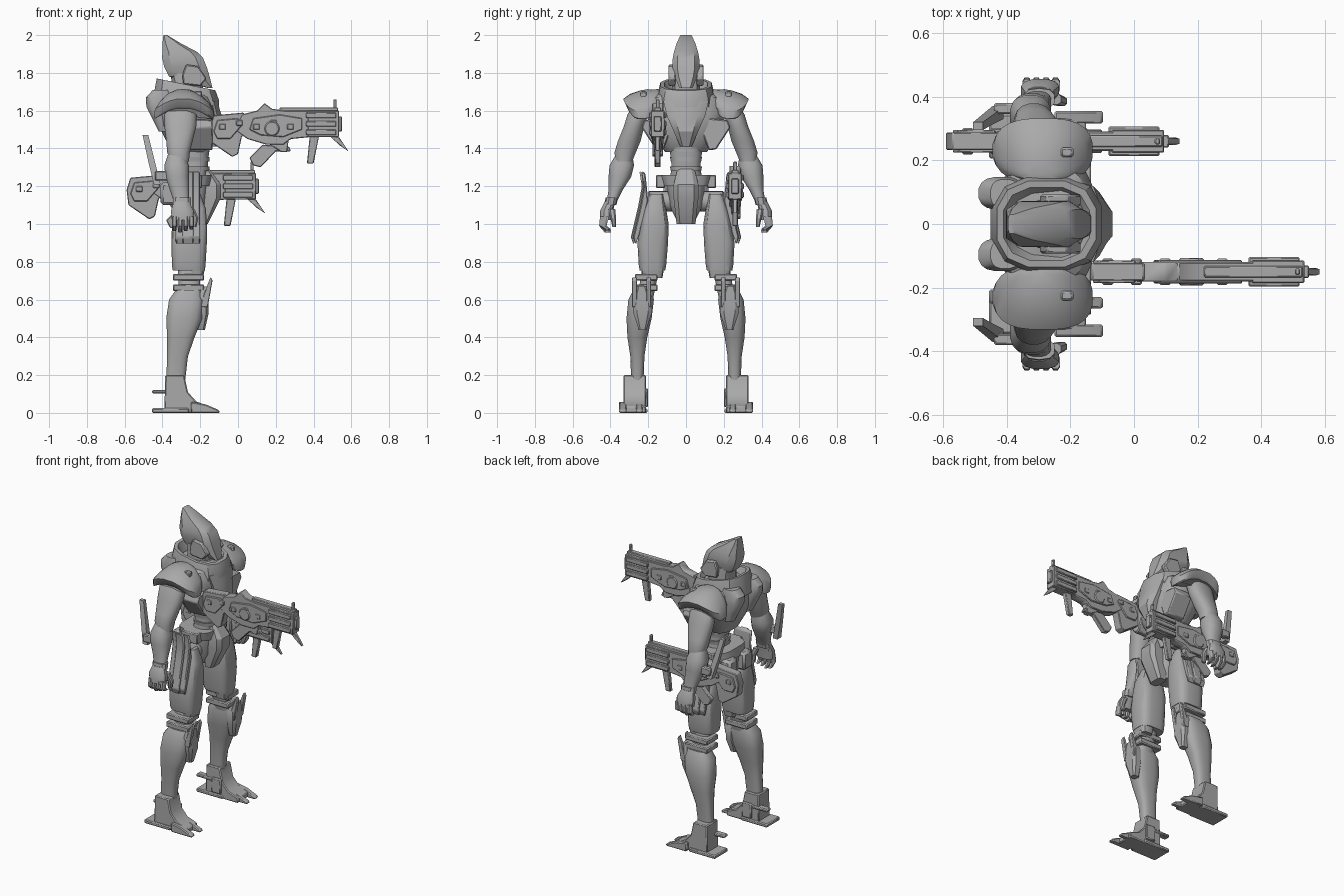
import bpy
import bmesh
import math
from mathutils import Vector

default_cube = bpy.data.objects.get("Cube")
if default_cube:
    bpy.data.objects.remove(default_cube, do_unlink=True)

# One plain armour colour
armour = bpy.data.materials.new("plain grey armour")
armour.use_nodes = True
armour.diffuse_color = (.4, .4, .4, 1)
armour.node_tree.nodes["Principled BSDF"].inputs["Base Color"].default_value = armour.diffuse_color

parts = []


def finish(name, bm, mirror=False, pair=False, bevel=0):
    """Turn a bmesh into a named part, optionally mirrored or repeated as a second rifle."""
    bmesh.ops.recalc_face_normals(bm, faces=bm.faces)
    mesh = bpy.data.meshes.new(name)
    bm.to_mesh(mesh)
    bm.free()
    mesh.materials.append(armour)
    part = bpy.data.objects.new(name, mesh)
    bpy.context.collection.objects.link(part)
    if bevel:
        modifier = part.modifiers.new("soft edges", "BEVEL")
        modifier.width = bevel
        modifier.segments = 1
        modifier.limit_method = "ANGLE"
    if mirror:
        modifier = part.modifiers.new("other side", "MIRROR")
        modifier.use_axis = (False, True, False)
    if pair:
        modifier = part.modifiers.new("second rifle", "ARRAY")
        modifier.count = 2
        modifier.use_relative_offset = False
        modifier.use_constant_offset = True
        modifier.constant_offset_displace = (-.44, .41, -.33)
    parts.append(part)


def loft(name, sections, sides=16, square=.75, tilt=0, sag=0, **options):
    """Skin stacked rings; each section is height, x range and y range (or y half width)."""
    bm = bmesh.new()
    rings = []
    reach = math.cos(math.pi / sides) ** square
    for section in sections:
        z, back, front, *width = section
        low, high = width if len(width) == 2 else (-width[0], width[0])
        ring = []
        for step in range(sides):
            angle = math.tau * (step + .5) / sides
            c, s = math.cos(angle), math.sin(angle)
            u = math.copysign(abs(c) ** square, c) / reach
            v = math.copysign(abs(s) ** square, s) / reach
            x = (back + front) / 2 + u * (front - back) / 2
            y = (low + high) / 2 + v * (high - low) / 2
            ring.append(bm.verts.new((x, y, z - tilt * (x + .28) - sag * (x + .29) ** 2)))
        rings.append(ring)
    for lower, upper in zip(rings, rings[1:]):
        for i in range(sides):
            j = (i + 1) % sides
            bm.faces.new((lower[i], lower[j], upper[j], upper[i]))
    bm.faces.new(rings[0])
    bm.faces.new(rings[-1])
    finish(name, bm, **options)


def slab(name, outline, start, end, across_x=False, bevel=.006, **options):
    """Extrude a side outline across y, or a front outline across x."""
    bm = bmesh.new()
    corners = [bm.verts.new((start, a, z) if across_x else (a, start, z)) for a, z in outline]
    face = bm.faces.new(corners)
    result = bmesh.ops.extrude_face_region(bm, geom=[face])
    moved = [v for v in result["geom"] if isinstance(v, bmesh.types.BMVert)]
    shift = Vector((end - start, 0, 0) if across_x else (0, end - start, 0))
    bmesh.ops.translate(bm, verts=moved, vec=shift)
    finish(name, bm, bevel=bevel, **options)


def block(name, xs, ys, zs, **options):
    outline = [(xs[0], zs[0]), (xs[1], zs[0]), (xs[1], zs[1]), (xs[0], zs[1])]
    slab(name, outline, *ys, **options)


def disc(name, x, z, radius, start, end, **options):
    angles = [math.tau * i / 16 for i in range(16)]
    outline = [(x + radius * math.cos(a), z + radius * math.sin(a)) for a in angles]
    slab(name, outline, start, end, **options)


# Head, with a swept crest and cheek guards
loft("helmet_crest", [(1.72, -.16, -.135, .035), (1.78, -.365, -.15, .06), (1.83, -.39, -.165, .072),
                      (1.88, -.402, -.185, .07), (1.91, -.4, -.215, .064), (1.955, -.4, -.3, .05),
                      (2, -.395, -.375, .03)], sides=8, square=.5)
loft("head_core", [(1.66, -.35, -.2, .075), (1.75, -.35, -.18, .075), (1.8, -.36, -.19, .07)], sides=12)
slab("cheek_guard", [(-.295, 1.79), (-.275, 1.845), (-.21, 1.835), (-.165, 1.77), (-.2, 1.73), (-.29, 1.74)],
     .055, .092, mirror=True)
loft("neck", [(1.6, -.35, -.2, .08), (1.72, -.34, -.21, .07)])
loft("collar", [(1.6, -.45, -.1, .155), (1.69, -.44, -.1, .148), (1.74, -.43, -.12, .135),
                (1.74, -.41, -.14, .115), (1.67, -.38, -.18, .08)], sides=12, tilt=.2)

# Torso
loft("chest", [(1.38, -.35, -.17, .11), (1.44, -.38, -.13, .15), (1.52, -.42, -.12, .19),
               (1.6, -.43, -.12, .22), (1.67, -.42, -.14, .19), (1.71, -.38, -.18, .12)], sides=20)
loft("chest_keel", [(1.41, -.2, -.1, .03), (1.49, -.2, -.068, .065), (1.57, -.2, -.085, .1),
                    (1.65, -.2, -.11, .12)], sides=8, square=.6)
loft("shoulder_blade", [(1.49, -.42, -.36, .06, .13), (1.56, -.455, -.34, .05, .145),
                        (1.62, -.485, -.34, .045, .148), (1.67, -.488, -.34, .045, .148),
                        (1.71, -.45, -.36, .05, .14)], mirror=True)
slab("rib_plate", [(.08, 1.5), (.12, 1.56), (.22, 1.55), (.235, 1.51), (.16, 1.395), (.12, 1.39)],
     -.26, -.135, across_x=True, mirror=True)
loft("waist", [(1.22, -.31, -.17, .09), (1.3, -.29, -.16, .075), (1.42, -.31, -.15, .09)])
for side_z in (1.28, 1.33, 1.38):
    loft("waist_band", [(side_z, -.3, -.15, .08), (side_z + .025, -.3, -.15, .085)])

# Pelvis
loft("belt", [(1.2, -.38, -.15, .12), (1.26, -.37, -.14, .135)], square=.5)
loft("pelvis", [(1.02, -.31, -.2, .05), (1.1, -.36, -.17, .09), (1.21, -.37, -.16, .1)], square=.6)
loft("pelvis_guard", [(1, -.22, -.16, .05), (1.14, -.22, -.09, .066), (1.21, -.22, -.09, .065),
                      (1.29, -.22, -.15, .045)], sides=8, square=.5)
disc("hip_joint", -.26, 1.12, .055, .07, .2, mirror=True)
block("belt_pouch", (-.41, -.33), (.03, .12), (1.1, 1.22), mirror=True, bevel=.015)
block("belt_side_box", (-.31, -.19), (.11, .16), (1.19, 1.26), mirror=True)
skirt = [(.215, 1.27), (.235, 1.28), (.222, 1.2), (.24, 1.1), (.28, .93), (.265, .89), (.23, 1), (.2, 1.12)]
slab("hip_skirt", skirt, -.33, -.2, across_x=True, mirror=True)
slab("hip_skirt_ridge", [(y + .012, z) for y, z in skirt], -.295, -.235, across_x=True, mirror=True)

# Shoulders, with arched pads, and arms
loft("shoulder_pad", [(1.615, -.44, -.14, .19, .3), (1.625, -.445, -.13, .15, .312),
                      (1.665, -.44, -.13, .13, .332), (1.69, -.41, -.15, .13, .295),
                      (1.708, -.37, -.2, .135, .24), (1.714, -.33, -.25, .15, .2)],
     sides=24, sag=2.6, mirror=True)
block("shoulder_badge", (-.23, -.19), (.21, .24), (1.65, 1.705), mirror=True)
loft("upper_arm", [(1.63, -.35, -.23, .2, .28), (1.58, -.39, -.22, .2, .31), (1.52, -.39, -.22, .22, .328),
                   (1.44, -.38, -.24, .24, .36), (1.38, -.375, -.255, .265, .378),
                   (1.33, -.36, -.26, .285, .375)], square=.85, mirror=True)
loft("forearm", [(1.37, -.37, -.28, .285, .37), (1.31, -.39, -.26, .275, .405), (1.25, -.385, -.26, .29, .41),
                 (1.18, -.36, -.26, .335, .41), (1.12, -.34, -.26, .365, .42)], square=.85, mirror=True)
loft("elbow_blade", [(1.21, -.445, -.41, .33, .37), (1.33, -.475, -.44, .315, .345),
                     (1.47, -.505, -.475, .295, .32)], sides=4, mirror=True)
block("blade_bracket", (-.44, -.33), (.345, .38), (1.23, 1.28), mirror=True)
loft("wrist", [(1.14, -.345, -.25, .36, .425), (1.1, -.345, -.25, .37, .43)], sides=10, mirror=True)
loft("palm", [(1.12, -.34, -.26, .375, .43), (1.07, -.355, -.235, .385, .455),
              (1.02, -.35, -.235, .39, .455)], sides=12, mirror=True)
for finger in range(4):
    x = -.35 + finger * .03
    tip = .955 + .008 * abs(finger - 1)
    loft("finger", [(1.04, x, x + .028, .41, .455), (.99, x, x + .027, .42, .46),
                    (tip, x + .004, x + .022, .395, .43)], sides=8, mirror=True)
loft("thumb", [(1.08, -.27, -.23, .375, .41), (1.03, -.245, -.21, .37, .4),
               (.985, -.245, -.22, .37, .39)], sides=8, mirror=True)

# Legs
loft("thigh", [(1.16, -.31, -.2, .12, .19), (1.08, -.34, -.17, .105, .22), (1, -.35, -.165, .092, .24),
               (.9, -.352, -.165, .095, .257), (.78, -.35, -.172, .105, .25), (.755, -.345, -.175, .11, .245)],
     square=.55, mirror=True)
loft("thigh_lip", [(.77, -.27, -.175, .115, .24), (.715, -.26, -.185, .125, .23)], square=.55, mirror=True)
loft("knee", [(.77, -.32, -.2, .14, .23), (.6, -.31, -.2, .175, .26)], mirror=True)
for z in (.7, .645):
    block("knee_brace", (-.345, -.18), (.15, .27), (z, z + .036), mirror=True)
loft("shin", [(.65, -.33, -.19, .18, .28), (.6, -.365, -.18, .17, .305), (.5, -.38, -.19, .182, .315),
              (.4, -.375, -.23, .205, .31), (.3, -.375, -.265, .22, .295), (.17, -.38, -.28, .225, .29)],
     square=.7, mirror=True)
loft("knee_guard", [(.44, -.22, -.175, .21, .25), (.53, -.22, -.155, .18, .28), (.61, -.22, -.155, .18, .285),
                    (.67, -.2, -.155, .21, .26)], sides=8, square=.6, mirror=True)
for y in (.185, .26):
    slab("knee_horn", [(-.2, .56), (-.16, .56), (-.135, .7), (-.145, .72), (-.18, .63)],
         y, y + .025, mirror=True, bevel=.003)

# Feet
slab("foot", [(-.39, 0), (-.15, 0), (-.15, .035), (-.22, .06), (-.265, .11), (-.285, .2), (-.385, .2)],
     .212, .332, mirror=True)
for low, high in ((.23, .265), (.315, .355)):
    slab("toe", [(-.25, 0), (-.095, 0), (-.1, .015), (-.17, .045), (-.25, .06)], low, high, mirror=True)
block("heel_plate", (-.455, -.26), (.205, .345), (0, .025), mirror=True)
block("heel_spur", (-.455, -.3), (.205, .25), (.102, .122), mirror=True)
block("ankle_fin", (-.34, -.27), (.2, .23), (.03, .13), mirror=True)


# Twin rifles, described once and repeated
def rifle(name, outline, half):
    slab("rifle_" + name, outline, -.15 - half, -.15 + half, pair=True, bevel=.004)


def rifle_block(name, xs, zs, half):
    block("rifle_" + name, xs, (-.15 - half, -.15 + half), zs, pair=True, bevel=.004)


rifle("stock", [(-.15, 1.51), (-.13, 1.575), (.03, 1.59), (.06, 1.52), (.02, 1.46), (0, 1.37),
                (-.03, 1.355), (-.14, 1.43)], .028)
rifle("stock_cheek", [(-.13, 1.49), (-.11, 1.55), (0, 1.56), (.02, 1.52), (-.04, 1.45), (-.11, 1.45)], .036)
rifle("receiver", [(-.02, 1.5), (.02, 1.58), (.1, 1.6), (.14, 1.64), (.18, 1.61), (.25, 1.6), (.38, 1.6),
                   (.38, 1.46), (.28, 1.45), (.24, 1.42), (.15, 1.42), (.05, 1.45)], .03)
rifle("side_panel", [(.06, 1.5), (.08, 1.56), (.22, 1.58), (.34, 1.56), (.34, 1.5), (.24, 1.46),
                     (.12, 1.47)], .037)
disc("rifle_drum", .18, 1.505, .04, -.193, -.107, pair=True)
rifle_block("shroud", (.37, .535), (1.46, 1.6), .036)
for z in (1.47, 1.515, 1.56):
    rifle_block("shroud_rib", (.36, .52), (z, z + .03), .046)
rifle_block("top_rail", (.22, .53), (1.595, 1.617), .018)
rifle_block("muzzle", (.52, .55), (1.49, 1.57), .02)
rifle_block("front_sight", (.505, .522), (1.6, 1.66), .01)
rifle("grip", [(.06, 1.35), (.13, 1.42), (.27, 1.41), (.28, 1.385), (.2, 1.385), (.12, 1.3), (.08, 1.31)], .016)
rifle("trigger_housing", [(.14, 1.44), (.27, 1.46), (.26, 1.38), (.23, 1.38)], .02)
rifle("foregrip", [(.38, 1.47), (.43, 1.47), (.4, 1.32), (.365, 1.32)], .014)
rifle("bayonet", [(.48, 1.47), (.535, 1.46), (.585, 1.385), (.54, 1.415)], .012)
for i in range(5):
    x = -.1 + i * .09
    rifle_block("side_stud", (x, x + .035), (1.5 + .02 * (i % 2), 1.53 + .02 * (i % 2)), .041)

# Smooth shading that keeps hard edges
bpy.ops.object.select_all(action="DESELECT")
for part in parts:
    part.select_set(True)
bpy.context.view_layer.objects.active = parts[0]
bpy.ops.object.shade_smooth_by_angle(angle=math.radians(32))
